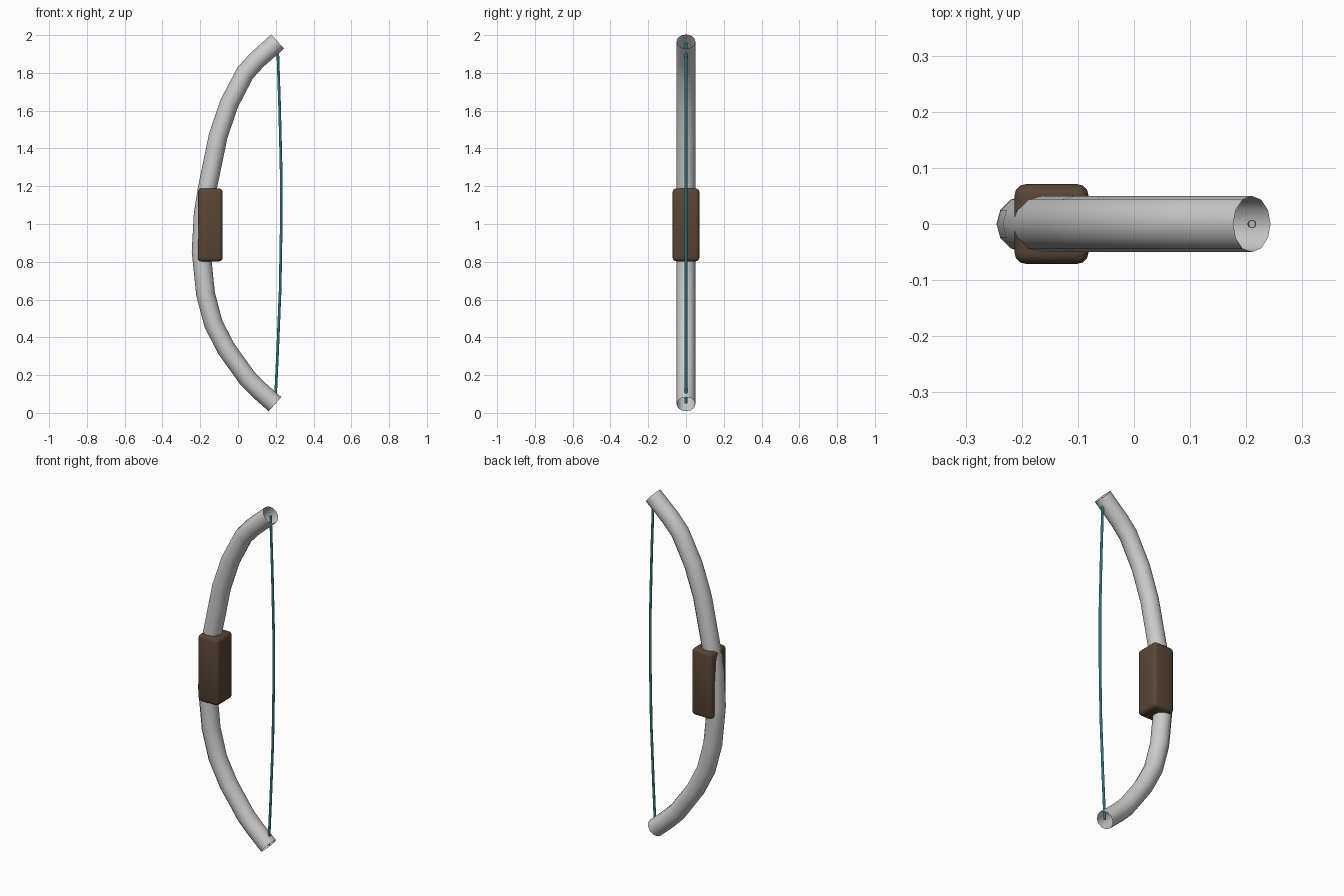
import bpy
import math

if "Cube" in bpy.data.objects:
    bpy.data.objects.remove(bpy.data.objects["Cube"])


def colour(obj, name, rgb):
    mat = bpy.data.materials.new(name)
    mat.diffuse_color = (*rgb, 1)
    mat.use_nodes = True
    mat.node_tree.nodes["Principled BSDF"].inputs["Base Color"].default_value = mat.diffuse_color
    obj.data.materials.append(mat)


def tube(name, path, radius, resolution):
    """Open-ended round tube swept along an XZ path, converted to a mesh."""
    curve = bpy.data.curves.new(name, 'CURVE')
    curve.dimensions = '3D'
    curve.bevel_depth = radius
    curve.bevel_resolution = resolution
    spline = curve.splines.new('POLY')
    spline.points.add(len(path) - 1)
    for point, (x, z) in zip(spline.points, path):
        point.co = (x, 0, z, 1)
    obj = bpy.data.objects.new(name, curve)
    bpy.context.collection.objects.link(obj)
    bpy.ops.object.select_all(action='DESELECT')
    obj.select_set(True)
    bpy.context.view_layer.objects.active = obj
    bpy.ops.object.convert(target='MESH')
    obj = bpy.context.view_layer.objects.active
    bpy.ops.object.shade_smooth_by_angle(angle=math.radians(35))
    return obj


# Bow limbs: one continuous hollow tube, lower limb a little fuller
tube("bow_limbs", [
    (0.21, 1.966), (0.10, 1.868), (0.038, 1.80), (-0.047, 1.637),
    (-0.105, 1.466), (-0.162, 1.19), (-0.184, 1.053), (-0.195, 0.857),
    (-0.172, 0.63), (-0.130, 0.471), (-0.062, 0.339), (0.052, 0.18),
    (0.11, 0.122), (0.196, 0.046)], 0.05, 4)

# Bowstring, bowed slightly outward
string = tube("bowstring", [
    (0.209, 1.96), (0.220, 1.63), (0.228, 1.3), (0.229, 1.0),
    (0.223, 0.65), (0.210, 0.33), (0.197, 0.05)], 0.007, 2)
colour(string, "string_teal", (0.08, 0.55, 0.62))

# Grip: rounded block around the middle
bpy.ops.mesh.primitive_cube_add(size=1, location=(-0.147, 0, 0.995))
grip = bpy.context.object
grip.name = "grip"
grip.scale = (0.132, 0.142, 0.386)
bpy.ops.object.transform_apply(location=False, rotation=False, scale=True)
bevel = grip.modifiers.new("rounding", 'BEVEL')
bevel.width = 0.02
bevel.segments = 3
bpy.ops.object.modifier_apply(modifier=bevel.name)
bpy.ops.object.shade_smooth_by_angle(angle=math.radians(35))
colour(grip, "grip_brown", (0.10, 0.06, 0.035))
